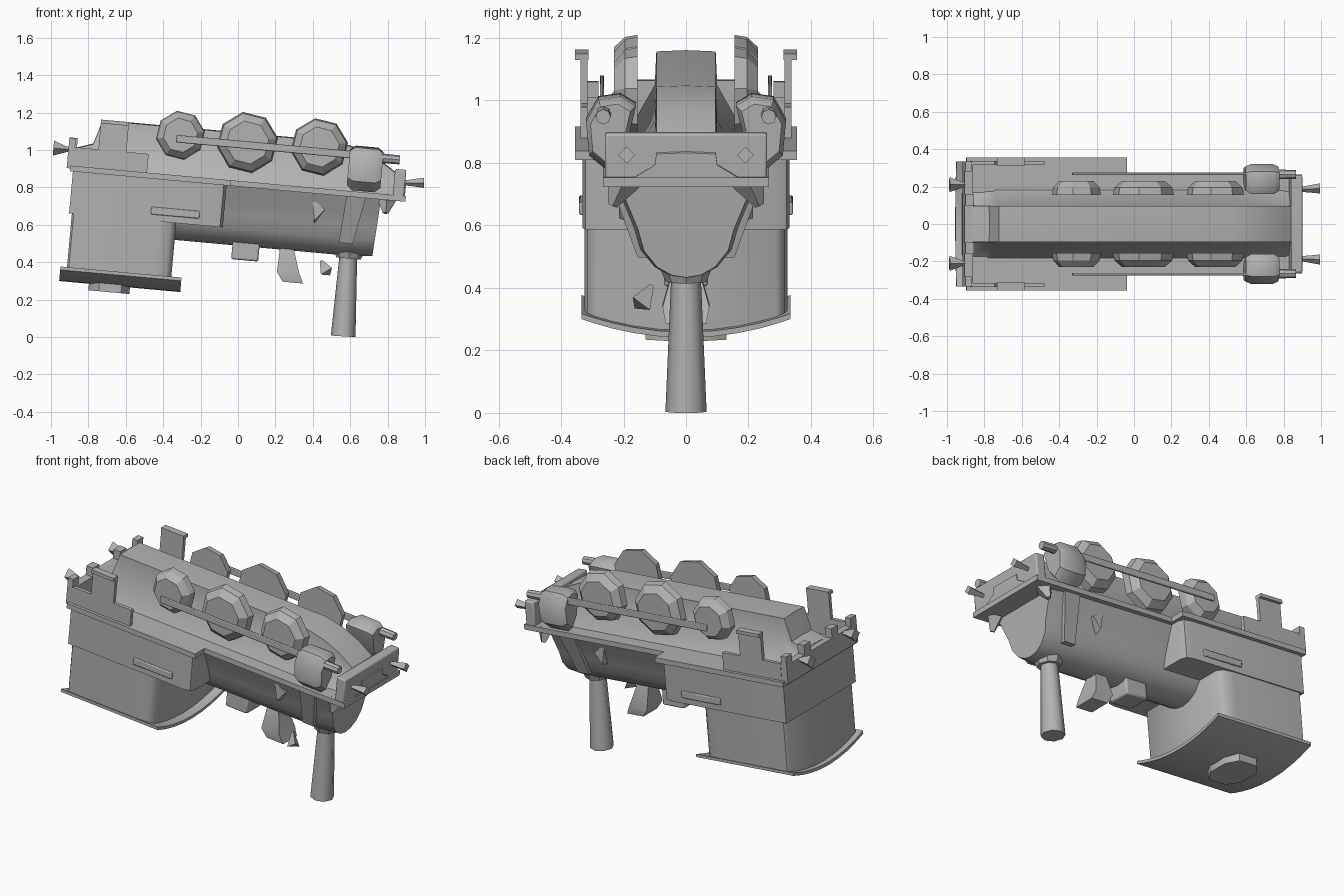
import bpy, bmesh, math
from mathutils import Matrix, Vector

cube = bpy.data.objects.get("Cube")
if cube:
    bpy.data.objects.remove(cube, do_unlink=True)

GREY = (0.45, 0.45, 0.45, 1)
mat = bpy.data.materials.new("plain grey")
mat.use_nodes = True
mat.diffuse_color = GREY
mat.node_tree.nodes["Principled BSDF"].inputs["Base Color"].default_value = GREY

# The whole craft is pitched slightly nose down
TILT = Matrix.Translation((0, 0, 0.82)) @ Matrix.Rotation(math.radians(5.2), 4, 'Y')


def finish(name, bm, smooth=30, bevel=0):
    bmesh.ops.recalc_face_normals(bm, faces=bm.faces)
    bm.transform(TILT)
    mesh = bpy.data.meshes.new(name)
    bm.to_mesh(mesh)
    bm.free()
    mesh.materials.append(mat)
    ob = bpy.data.objects.new(name, mesh)
    bpy.context.collection.objects.link(ob)
    if bevel:
        mod = ob.modifiers.new("soft_edges", 'BEVEL')
        mod.width = bevel
        mod.segments = 2
    bpy.ops.object.select_all(action='DESELECT')
    ob.select_set(True)
    bpy.context.view_layer.objects.active = ob
    bpy.ops.object.shade_smooth_by_angle(angle=math.radians(smooth))
    return ob


def box(name, x, y, z, bevel=0):
    bm = bmesh.new()
    bmesh.ops.create_cube(bm, size=1)
    for v in bm.verts:
        v.co = [r[0] if c < 0 else r[1] for c, r in zip(v.co, (x, y, z))]
    return finish(name, bm, bevel=bevel)


def loft(name, rings, smooth=40):
    bm = bmesh.new()
    loops = [[bm.verts.new(p) for p in ring] for ring in rings]
    for a, b in zip(loops, loops[1:]):
        for i in range(len(a)):
            j = (i + 1) % len(a)
            bm.faces.new((a[i], a[j], b[j], b[i]))
    bm.faces.new(loops[0][::-1])
    bm.faces.new(loops[-1])
    return finish(name, bm, smooth)


def rod(name, start, end, r1, r2, sides=8, smooth=30):
    start, end = Vector(start), Vector(end)
    d = end - start
    bm = bmesh.new()
    bmesh.ops.create_cone(bm, cap_ends=True, segments=sides, radius1=r1, radius2=r2, depth=d.length)
    bm.transform(Matrix.Translation((start + end) / 2) @ d.to_track_quat('Z', 'Y').to_matrix().to_4x4())
    return finish(name, bm, smooth)


def mirrored(half):
    return half + [(-y, z) for y, z in reversed(half) if y > 0]


# Deck flange: broad at the rear, narrow toward the nose
box("rear_deck", (-0.9, -0.04), (-0.355, 0.355), (-0.015, 0.015))
box("front_deck", (-0.04, 0.9), (-0.265, 0.265), (-0.015, 0.015))

# Rounded hull with a blunt nose
hull = mirrored([(0, -0.33), (0.05, -0.322), (0.1, -0.295), (0.145, -0.24), (0.165, -0.17),
                 (0.195, -0.1), (0.24, 0)])
loft("hull", [[(x + lean * z, y * s, z * t) for y, z in hull]
              for x, lean, s, t in ((-0.5, 0, 1.05, 1), (0.66, 0, 1, 1), (0.77, 0.06, 0.93, 0.97))])

# Upper cabin with tapered front corners
plan = [(-0.885, 0.332), (-0.12, 0.332), (-0.075, 0.322), (-0.06, 0.29)]
plan = plan + [(x, -y) for x, y in reversed(plan)]
loft("upper_cabin", [[(x, y, z) for x, y in plan] for z in (-0.24, 0)])

# Lower cabin with rounded ends, and its curved floor
arc = [(0.335 * math.sin(a), -0.545 - 0.06 * (1 - math.sin(a) ** 2))
       for a in [math.radians(-90 + 15 * i) for i in range(13)]]
wall = [(-0.335, -0.24)] + arc + [(0.335, -0.24)]
loft("lower_cabin", [[(x, y * s, z) for y, z in wall]
                     for x, s in ((-0.87, 0.93), (-0.86, 0.97), (-0.4, 0.97), (-0.34, 0.94), (-0.31, 0.86))], 50)
floor = arc + [(y, z + 0.018) for y, z in reversed(arc)]
loft("curved_floor", [[(x, y, z) for y, z in floor] for x in (-0.905, -0.255)])
hatch = [(-0.745, 0.06), (-0.69, 0.13), (-0.57, 0.13), (-0.525, 0.06)]
hatch = hatch + [(x, -y) for x, y in reversed(hatch)]
loft("floor_hatch", [[(x, y, z) for x, y in hatch] for z in (-0.64, -0.59)])

# Upright spine casing that sweeps down to the nose
rings = []
for x, top in ((-0.88, 0.11), (-0.79, 0.14), (-0.75, 0.27), (0.5, 0.27), (0.62, 0.245),
               (0.72, 0.205), (0.81, 0.15), (0.895, 0.09)):
    shape = mirrored([(0, top + 0.004), (0.095, top), (0.1, top * 0.6), (0.19, 0)])
    rings.append([(x, y, z) for y, z in shape])
loft("spine_casing", rings)

# Bulkheads
box("front_bulkhead", (0.83, 0.89), (-0.26, 0.26), (0, 0.155), 0.008)
box("rear_bulkhead", (-0.92, -0.875), (-0.335, 0.335), (0, 0.11))

for side, s in (("left", 1), ("right", -1)):
    def span(a, b):
        return tuple(sorted((s * a, s * b)))

    # Row of tapered octagonal drums
    for i, (x, z, r) in enumerate(((-0.33, 0.23, 0.132), (0.03, 0.224, 0.165), (0.415, 0.235, 0.155))):
        drum = [[(x + r * k * math.cos(math.pi * (j + 0.3) / 4), s * y, z + r * k * math.sin(math.pi * (j + 0.3) / 4))
                 for j in range(8)] for y, k in ((0.155, 1), (0.195, 0.95), (0.23, 0.7))]
        loft(f"{side}_drum_{i + 1}", drum, 25)

    # Long flat side rail carried by a pod, with a round tip
    box(f"{side}_rail", (-0.35, 0.7), span(0.262, 0.276), (0.19, 0.23), 0.004)
    rod(f"{side}_rail_tip", (0.7, s * 0.265, 0.205), (0.85, s * 0.265, 0.205), 0.027, 0.024)
    pod = [(0.16, 0.23), (0.19, 0.1), (0.25, 0.02), (0.31, 0.07), (0.32, 0.18), (0.28, 0.25), (0.21, 0.26)]
    loft(f"{side}_rail_pod", [[(x, s * (0.25 + (y - 0.25) * k), 0.15 + (z - 0.15) * k) for y, z in pod]
                              for x, k in ((0.58, 0.8), (0.61, 1), (0.73, 1), (0.76, 0.8))])

    # Strut that leans along the hull below the pod
    loft(f"{side}_hull_strut", [[(x, s * y, z) for x, y in ((a, b), (c, b), (c, d), (a, d))]
                                for z, a, c, b, d in ((-0.265, 0.565, 0.64, 0.09, 0.155),
                                                      (0, 0.585, 0.69, 0.16, 0.25))])

    # Rear side walls, uprights and corner tabs
    box(f"{side}_side_wall", (-0.88, -0.49), span(0.315, 0.337), (0, 0.115))
    box(f"{side}_upright", (-0.76, -0.61), span(0.315, 0.337), (0, 0.275))
    box(f"{side}_upright_lip", (-0.76, -0.61), span(0.312, 0.355), (0.255, 0.275))
    box(f"{side}_corner_post", (-0.92, -0.885), span(0.28, 0.335), (0, 0.16))
    box(f"{side}_rear_tab", (-0.92, -0.875), span(0.1, 0.16), (0.1, 0.165))
    box(f"{side}_handle", (-0.45, -0.19), span(0.32, 0.342), (-0.205, -0.165), 0.005)

    # Pointed lamps and studs
    rod(f"{side}_front_spike", (0.99, s * 0.19, 0.095), (0.88, s * 0.185, 0.085), 0.027, 0.012, 4, 10)
    rod(f"{side}_rear_spike", (-0.915, s * 0.21, 0.1), (-1.0, s * 0.21, 0.1), 0.01, 0.04, 4, 10)
    loft(f"{side}_hull_stud", [[(0.4, s * y, -0.1 + dz), (0.425, s * y, -0.1 - dz), (0.475, s * y, -0.095)]
                               for y, dz in ((0.16, 0.075), (0.215, 0.06))], 10)
    rod(f"{side}_nose_bracket", (0.8, s * 0.2, -0.005), (0.8, s * 0.235, -0.085), 0.055, 0.015, 4, 10)

# Keel fittings
box("keel_box", (0.0, 0.145), (-0.07, 0.07), (-0.405, -0.3), 0.01)
loft("keel_fin", [[(x + a, y * b, z) for a, y in ((-w, -0.5), (w, -0.5), (w, 0.5), (-w, 0.5))]
                  for x, w, b, z in ((0.29, 0.035, 0.07, -0.31), (0.31, 0.06, 0.15, -0.45), (0.34, 0.055, 0.13, -0.5))])
rod("keel_hook", (0.48, -0.11, -0.37), (0.52, -0.15, -0.43), 0.008, 0.04, 3, 10)

# Front landing leg
rod("leg_socket", (0.625, 0, -0.31), (0.625, 0, -0.345), 0.08, 0.065, 8)
rod("landing_leg", (0.622, 0, -0.32), (0.634, 0, -0.762), 0.047, 0.066, 8, 50)
